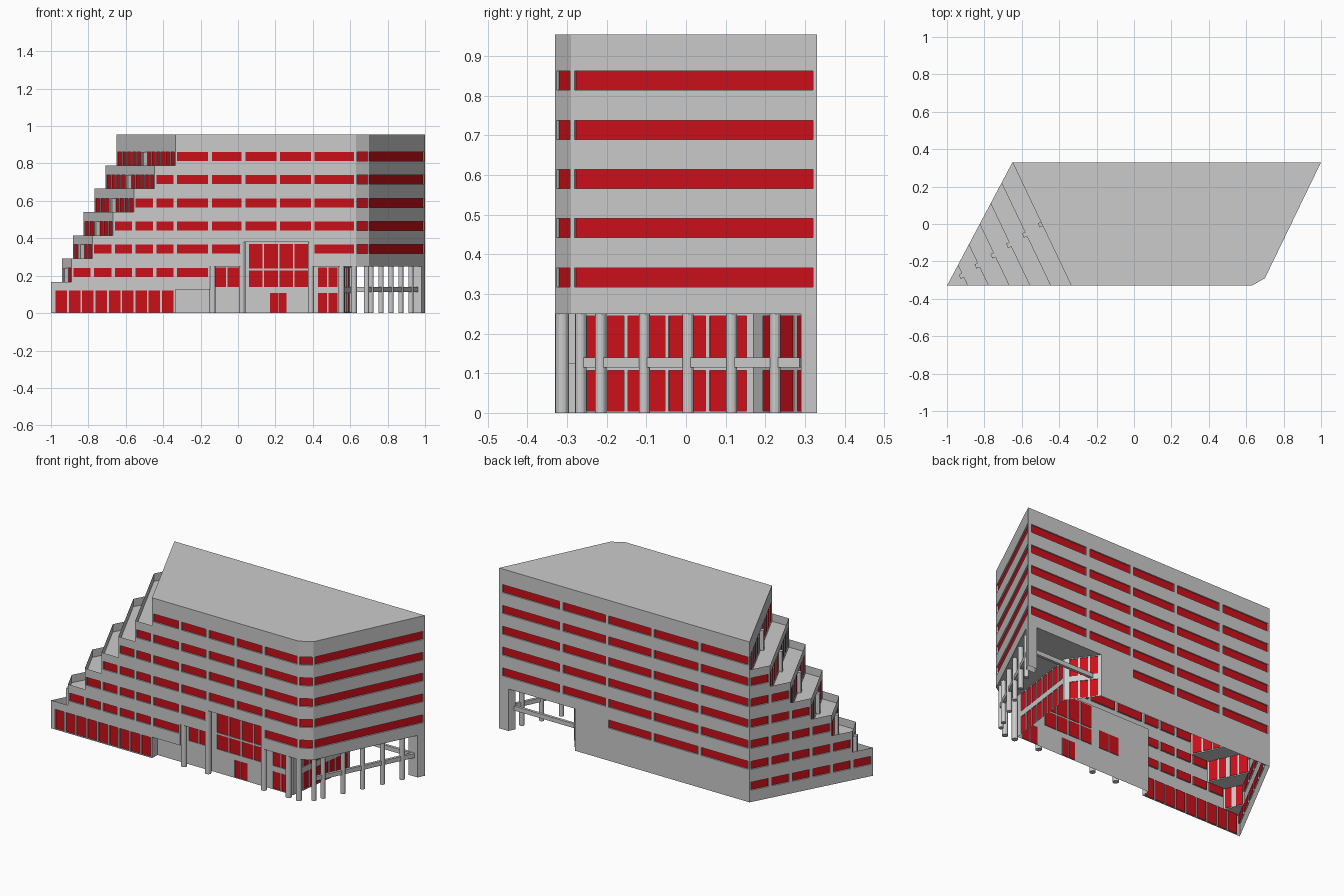
import bpy, bmesh, math
from mathutils import Vector

if "Cube" in bpy.data.objects:
    bpy.data.objects.remove(bpy.data.objects["Cube"])

RED = bpy.data.materials.new("red_glass")
RED.diffuse_color = (0.6, 0.005, 0.01, 1)
RED.use_nodes = True
RED.node_tree.nodes["Principled BSDF"].inputs["Base Color"].default_value = RED.diffuse_color


def make(name, quads, mat=None):
    bm = bmesh.new()
    for q in quads:
        bm.faces.new([bm.verts.new(p) for p in q])
    bmesh.ops.remove_doubles(bm, verts=bm.verts, dist=1e-5)
    me = bpy.data.meshes.new(name)
    bm.to_mesh(me)
    bm.free()
    if mat:
        me.materials.append(mat)
    ob = bpy.data.objects.new(name, me)
    bpy.context.collection.objects.link(ob)


def wall(name, p0, p1, z0, z1, windows=(), voids=(), depth=0.008):
    """Wall from p0 to p1, outside on the right hand; openings are (u0, u1, z0, z1)."""
    a, b = Vector((*p0, 0)), Vector((*p1, 0))
    length = (b - a).length
    d = (b - a) / length
    inward = Vector((-d.y, d.x, 0)) * depth

    def pt(u, z, i=0):
        return a + d * u + inward * i + Vector((0, 0, z))

    holes = list(windows) + list(voids)
    us = sorted({0, length} | {min(max(u, 0), length) for h in holes for u in h[:2]})
    zs = sorted({z0, z1} | {z for h in holes for z in h[2:] if z0 < z < z1})
    grey, glass = [], []
    for ua, ub in zip(us, us[1:]):
        for za, zb in zip(zs, zs[1:]):
            u, z = (ua + ub) / 2, (za + zb) / 2
            if ub - ua < 1e-4 or zb - za < 1e-4:
                continue
            if not any(h[0] < u < h[1] and h[2] < z < h[3] for h in holes):
                grey.append([pt(ua, za), pt(ub, za), pt(ub, zb), pt(ua, zb)])
    for ua, ub, za, zb in windows:
        c = [(ua, za), (ub, za), (ub, zb), (ua, zb)]
        glass.append([pt(u, z, 1) for u, z in c])
        for i in range(4):
            e, f = c[i], c[(i + 1) % 4]
            grey.append([pt(*e), pt(*f), pt(*f, 1), pt(*e, 1)])
    make(name, grey)
    if glass:
        make(name + "_glass", glass, RED)


def slab(name, pts, z):
    make(name, [[(x, y, z) for x, y in pts]])


def split(u0, u1, n, gap, z0, z1):
    w = (u1 - u0) / n
    return [(u0 + i * w + gap / 2, u0 + (i + 1) * w - gap / 2, z0, z1) for i in range(n)]


def column(name, x, y, h, r=0.014):
    bpy.ops.mesh.primitive_cylinder_add(vertices=12, radius=r, depth=h, location=(x, y, h / 2))
    bpy.context.object.name = name


def beam(name, p, q, z, w, h, ext=0.0):
    p, q = Vector((*p, z)), Vector((*q, z))
    bpy.ops.mesh.primitive_cube_add(size=1, location=(p + q) / 2)
    ob = bpy.context.object
    ob.name = name
    ob.scale = ((q - p).length + ext, w, h)
    ob.rotation_euler.z = math.atan2(q.y - p.y, q.x - p.x)


F, TOP, SOFFIT, RY = -0.33, 0.955, 0.25, -0.28
A = [(-1 + 0.1108 * k, F) for k in range(7)]                   # terrace corners on the front
B = [(-1 + 0.35 * k / 6, F + 0.11 * k) for k in range(7)]      # terrace corners on the left side
LEVEL = [0.167 + 0.1245 * k for k in range(6)] + [TOP]
ROW = [(0.07 + 0.124 * k, 0.118 + 0.124 * k) for k in range(7)]
C1, C2, BR, BL = (0.63, F), (0.70, -0.29), (1, 0.33), (-0.65, 0.33)

# Front wall, stepped on the left and recessed at ground level
wide = [-0.335, -0.15, 0.03, 0.215, 0.40, 0.63]
bays = {1: [0], 2: [0, 1, 4]}
win = split(0.02, 0.66, 9, 0.01, 0.003, 0.12)
for k in range(1, 7):
    for j in range(k, 6):
        win += split(A[j][0] + 1, A[j + 1][0] + 1, 1, 0.018, *ROW[k])
    for j in bays.get(k, range(5)):
        win += split(wide[j] + 1, wide[j + 1] + 1, 1, 0.02, *ROW[k])
steps = [(0, A[k + 1][0] + 1, LEVEL[k], LEVEL[k + 1]) for k in range(6)]
recess = [(-0.335, -0.15, 0.125), (-0.15, 0.02, SOFFIT), (0.02, 0.39, 0.38), (0.39, 0.63, SOFFIT)]
wall("front_wall", A[0], C1, 0, TOP, win, steps + [(a + 1, b + 1, 0, h) for a, b, h in recess])
for i, (a, b, h) in enumerate(recess):
    slab(f"recess_soffit_{i}", [(a, F), (b, F), (b, RY), (a, RY)], h)
for x, za, zb in [(-0.335, 0, 0.125), (-0.15, 0.125, SOFFIT), (0.02, SOFFIT, 0.38), (0.39, SOFFIT, 0.38)]:
    wall("recess_side", (x, RY), (x, F), za, zb)

# Recessed entrance front
o = 0.335
win = split(-0.13 + o, 0.01 + o, 2, 0.008, 0.14, 0.245)
for za, zb in [(0.14, 0.228), (0.238, 0.37)]:
    win += split(0.055 + o, 0.38 + o, 4, 0.008, za, zb)
win += split(0.17 + o, 0.26 + o, 2, 0.004, 0.003, 0.107)
for za, zb in [(0.003, 0.107), (0.14, 0.245)]:
    win += split(0.425 + o, 0.535 + o, 2, 0.006, za, zb)
wall("entrance_wall", (-o, RY), (0.56, RY), 0, 0.38, win, depth=0.004)

# Corner, right, back and left walls
wall("corner_wall", C1, C2, SOFFIT, TOP, [(0.006, 0.075, *ROW[k]) for k in range(2, 7)])
R = math.dist(C2, BR)
wall("right_wall", C2, BR, SOFFIT, TOP, [(0.01, R - 0.01, *ROW[k]) for k in range(2, 7)])
cols = [0.01, 0.41, 0.71, 1.01, 1.32, 1.65]
win = [w for k in range(1, 7) for j in range(2 if k == 1 else 0, 5)
       for w in split(cols[j], cols[j + 1], 1, 0.022, *ROW[k])]
wall("back_wall", BR, BL, 0, TOP, win, [(0.06, 0.5, 0, SOFFIT)])
S = math.dist(BL, B[0]) / 6
win = [w for k in range(6) for w in split(0, (6 - k) * S, 6 - k, 0.02, *ROW[k])]
steps = [((5 - k) * S, 6 * S + 1, LEVEL[k], LEVEL[k + 1]) for k in range(6)]
wall("left_wall", BL, B[0], 0, TOP, win, steps)
slab("roof", [A[6], C1, C2, BR, BL], TOP)

# Terraces: floors, glazed walls with parapets above, central posts
for k in range(1, 7):
    z = LEVEL[k - 1] - 0.047
    floor = [A[k - 1], A[k], B[k]] + ([B[k - 1]] if k > 1 else [])
    slab(f"terrace_floor_{k}", floor, z)
    n = math.dist(A[k], B[k])
    wall(f"terrace_wall_{k}", B[k], A[k], z, LEVEL[k],
         split(0.006, n - 0.006, 2 * k, 0.01, z + 0.005, ROW[k][1]), depth=0.004)
    m = (Vector(A[k]) + Vector(B[k])) / 2
    h = ROW[k][1] - z
    beam(f"terrace_post_{k}", m - Vector((0.012, 0.005)), m + Vector((0.0, 0.0)), z + h / 2, 0.025, h, 0.01)

# Covered corner: angled glazing and ceiling
G = [(0.56, RY), (0.62, 0.17), (0.5, 0.33)]
for i, n in enumerate((8, 3)):
    L = math.dist(G[i], G[i + 1])
    win = [w for za, zb in [(0.005, 0.107), (0.14, 0.245)] for w in split(0.025, L - 0.012, n, 0.01, za, zb)]
    wall(f"arcade_glazing_{i}", G[i], G[i + 1], 0, SOFFIT, win, depth=0.004)
slab("arcade_ceiling", [(0.56, F), C1, C2, BR, G[2], G[1], G[0]], SOFFIT)

# Columns and tie beams
for x, h in [(-0.137, 0.25), (0.022, 0.38), (0.39, 0.38), (0.553, 0.25), (0.62, 0.25)]:
    column("front_column", x, F + 0.018, h, 0.017)


def edge(y):
    return 0.675 + (y + 0.29) * 0.484


for y in (-0.265, -0.215, -0.105, 0.005, 0.115, 0.225):
    column("side_column", edge(y), y, SOFFIT)
beam("side_beam", (edge(-0.265), -0.265), (edge(0.29), 0.29), 0.127, 0.016, 0.026)
beam("back_beam", (0.53, 0.29), (0.95, 0.29), 0.127, 0.016, 0.026)

# Corner pier at the back right
wall("pier_side", (0.98, 0.29), BR, 0, SOFFIT)
wall("pier_inner", (0.94, 0.33), (0.92, 0.29), 0, SOFFIT)
wall("pier_front", (0.92, 0.29), (0.98, 0.29), 0, SOFFIT)
